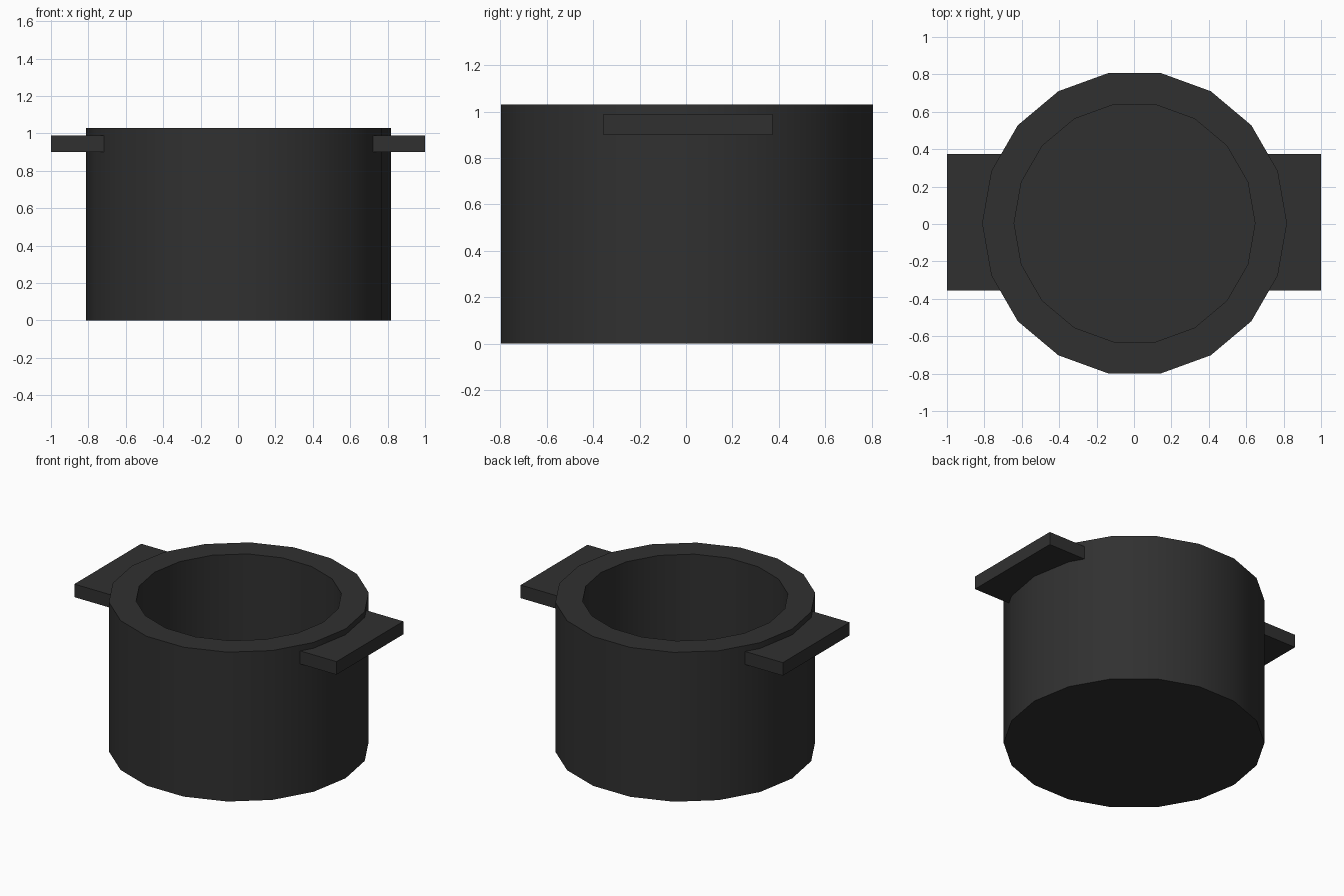
import bpy, bmesh, math

if "Cube" in bpy.data.objects:
    bpy.data.objects.remove(bpy.data.objects["Cube"])

SIDES = 18
CENTRE_X, CENTRE_Y = 0.003, 0.004

dark = bpy.data.materials.new("dark_iron")
dark.diffuse_color = (0.03, 0.03, 0.03, 1)
dark.use_nodes = True
dark.node_tree.nodes["Principled BSDF"].inputs["Base Color"].default_value = dark.diffuse_color


def add_object(name, bm):
    bmesh.ops.recalc_face_normals(bm, faces=bm.faces)
    mesh = bpy.data.meshes.new(name)
    bm.to_mesh(mesh)
    bm.free()
    mesh.materials.append(dark)
    obj = bpy.data.objects.new(name, mesh)
    bpy.context.collection.objects.link(obj)
    return obj


def add_pot(name, profile):
    """Lathe a list of (radius, z) rings and cap both ends."""
    bm = bmesh.new()
    rings = []
    for r, z in profile:
        rings.append([bm.verts.new((CENTRE_X + r * math.cos(math.tau * i / SIDES),
                                    CENTRE_Y + r * math.sin(math.tau * i / SIDES), z))
                      for i in range(SIDES)])
    for a, b in zip(rings, rings[1:]):
        for i in range(SIDES):
            j = (i + 1) % SIDES
            bm.faces.new((a[i], a[j], b[j], b[i]))
    bm.faces.new(rings[0])
    bm.faces.new(rings[-1])
    return add_object(name, bm)


def add_box(name, lo, hi):
    bm = bmesh.new()
    bmesh.ops.create_cube(bm, size=1)
    for v in bm.verts:
        v.co = [(a + b) / 2 + c * (b - a) for a, b, c in zip(lo, hi, v.co)]
    return add_object(name, bm)


# Thick-walled pot: outer base, outer rim, inner rim, inner floor
pot = add_pot("pot_body", [(0.815, 0), (0.815, 1.03), (0.644, 1.03), (0.644, 0.15)])
bpy.context.view_layer.objects.active = pot
pot.select_set(True)
bpy.ops.object.shade_smooth_by_angle(angle=math.radians(30))

# Flat slab handles, seated in the wall
add_box("handle_right", (0.70, -0.355, 0.90), (1.0, 0.373, 0.99))
add_box("handle_left", (-1.0, -0.355, 0.90), (-0.70, 0.373, 0.99))
